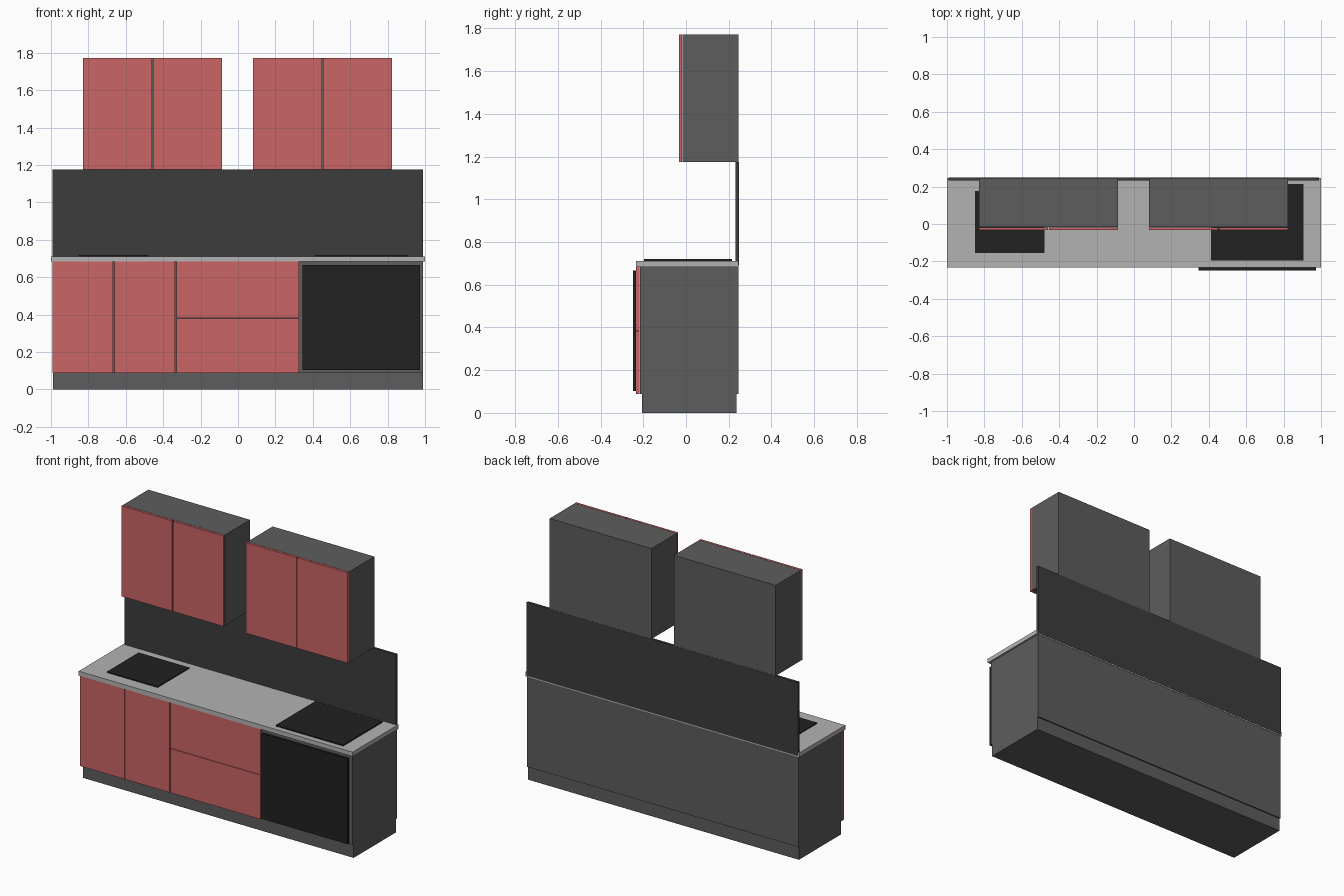
import bpy
import bmesh
from mathutils import Matrix, Vector

if "Cube" in bpy.data.objects:
    bpy.data.objects.remove(bpy.data.objects["Cube"])


def material(name, rgb):
    m = bpy.data.materials.new(name)
    m.diffuse_color = (*rgb, 1)
    m.use_nodes = True
    m.node_tree.nodes["Principled BSDF"].inputs["Base Color"].default_value = m.diffuse_color
    return m


RED = material("red_front", (0.60, 0.13, 0.13))
GREY = material("dark_grey", (0.11, 0.11, 0.11))
SLATE = material("slate", (0.045, 0.045, 0.045))
BLACK = material("black_glass", (0.015, 0.015, 0.015))
STONE = material("light_stone", (0.45, 0.45, 0.45))


def box(name, x, y, z, mat):
    """Box from (min, max) ranges on each axis."""
    lo, hi = map(Vector, zip(x, y, z))
    bm = bmesh.new()
    bmesh.ops.create_cube(bm, size=1, matrix=Matrix.Diagonal((*(hi - lo), 1)))
    mesh = bpy.data.meshes.new(name)
    bm.to_mesh(mesh)
    bm.free()
    mesh.materials.append(mat)
    obj = bpy.data.objects.new(name, mesh)
    obj.location = (lo + hi) / 2
    bpy.context.collection.objects.link(obj)
    return obj


BACK = 0.247
GAP = 0.003          # half of the gap between neighbouring fronts
BASE_Z = (0.088, 0.683)
FRONT_Y = (-0.233, -0.217)

# base cabinet, plinth and worktop
box("plinth", (-0.99, 0.988), (-0.205, 0.236), (0, BASE_Z[0]), GREY)
box("base_carcass", (-0.992, 0.988), (-0.215, BACK - 0.002), BASE_Z, GREY)
box("worktop", (-1, 1), (-0.233, BACK), (0.683, 0.712), STONE)

# two base doors
for i, (x0, x1) in enumerate([(-0.992, -0.664), (-0.664, -0.333)]):
    left = x0 if i == 0 else x0 + GAP
    box(f"base_door_{i + 1}", (left, x1 - GAP), FRONT_Y, BASE_Z, RED)

# two wide drawers
box("lower_drawer", (-0.333 + GAP, 0.327), FRONT_Y, (BASE_Z[0], 0.38), RED)
box("upper_drawer", (-0.333 + GAP, 0.327), FRONT_Y, (0.383, BASE_Z[1]), RED)

# oven front, sink and hob
box("oven_door", (0.345, 0.974), (-0.248, -0.233), (0.103, 0.666), BLACK)
box("sink_plate", (-0.849, -0.479), (-0.154, 0.176), (0.71, 0.719), BLACK)
box("hob", (0.413, 0.905), (-0.196, 0.215), (0.71, 0.72), BLACK)

# splashback
box("splashback", (-0.992, 0.99), (0.232, BACK + 0.001), (0.69, 1.175), SLATE)

# pair of wall cabinets with two doors each
WALL_Z = (1.175, 1.772)
for side, x0 in (("left", -0.828), ("right", 0.080)):
    x1, mid = x0 + 0.743, x0 + 0.3715
    box(f"{side}_wall_carcass", (x0, x1), (-0.016, BACK), WALL_Z, GREY)
    for n, xr in enumerate([(x0, mid - GAP), (mid + GAP, x1)]):
        box(f"{side}_wall_door_{n + 1}", xr, (-0.032, -0.018), WALL_Z, RED)
